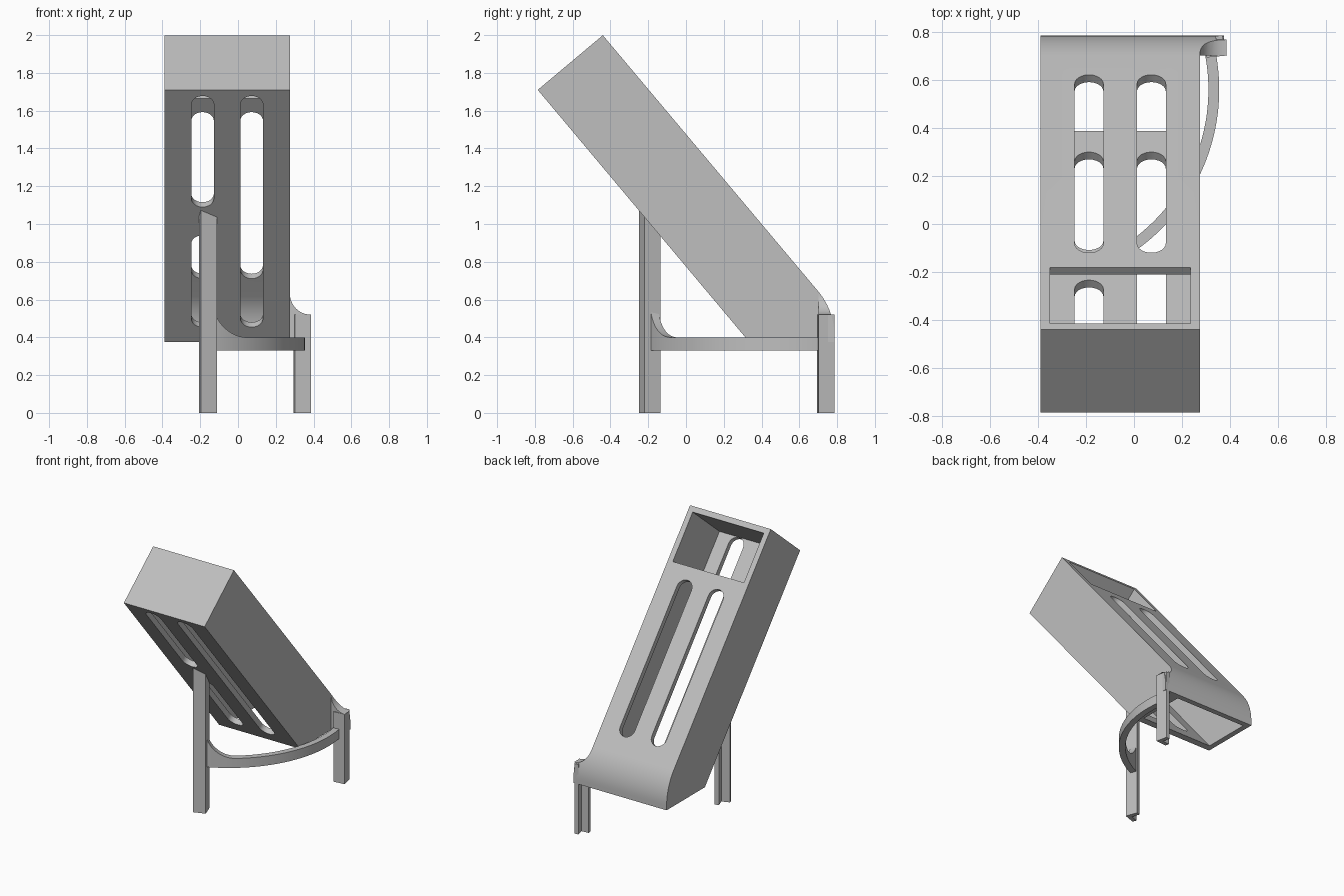
import bpy, bmesh
from math import sin, cos, pi, radians, sqrt
from mathutils import Vector as V

if "Cube" in bpy.data.objects:
    bpy.data.objects.remove(bpy.data.objects["Cube"])

grey = bpy.data.materials.new("light_grey")
grey.use_nodes = True
COLOUR = (0.52, 0.52, 0.52, 1)
grey.diffuse_color = COLOUR
grey.node_tree.nodes["Principled BSDF"].inputs["Base Color"].default_value = COLOUR

X, Y, Z = V((1, 0, 0)), V((0, 1, 0)), V((0, 0, 1))
TILT = radians(50)
DOWN = V((0, cos(TILT), -sin(TILT)))   # along the sloping box
BACK = V((0, sin(TILT), cos(TILT)))    # out of its rear wall
TOP_FRONT = V((0, -0.785, 1.71))
DEPTH, WALL = 0.45, 0.04
LEFT, RIGHT, MID = 0.275, -0.39, -0.0575


def make(name, bm):
    bmesh.ops.recalc_face_normals(bm, faces=bm.faces)
    me = bpy.data.meshes.new(name)
    bm.to_mesh(me)
    bm.free()
    me.materials.append(grey)
    ob = bpy.data.objects.new(name, me)
    bpy.context.collection.objects.link(ob)
    return ob


def prism(name, pts, origin, u, v, sweep):
    """Flat outline in the u, v plane, extruded along sweep."""
    bm = bmesh.new()
    face = bm.faces.new([bm.verts.new(origin + u * a + v * b) for a, b in pts])
    ext = bmesh.ops.extrude_face_region(bm, geom=[face])["geom"]
    bmesh.ops.translate(bm, vec=sweep, verts=[e for e in ext if isinstance(e, bmesh.types.BMVert)])
    return make(name, bm)


def activate(ob):
    bpy.ops.object.select_all(action="DESELECT")
    ob.select_set(True)
    bpy.context.view_layer.objects.active = ob


def combine(ob, cutter, op="DIFFERENCE"):
    cutter.hide_render = True
    mod = ob.modifiers.new("cut", "BOOLEAN")
    mod.operation, mod.solver, mod.object = op, "EXACT", cutter
    activate(ob)
    bpy.ops.object.modifier_apply(modifier=mod.name)
    bpy.data.objects.remove(cutter)


def side_profile(inset, bottom):
    """Side outline of the box: straight slope, rounded heel, flat base."""
    a = TOP_FRONT + (DOWN + BACK) * inset
    b = TOP_FRONT + DOWN * inset + BACK * (DEPTH - inset)
    f = a + DOWN * ((a.z - bottom) / sin(TILT))
    r = 0.363 - inset
    arc = [(0.422 + r * cos(t), 0.41 + r * sin(t))
           for t in [radians(40) * (1 - i / 12) for i in range(13)]]
    return [(a.y, a.z), (b.y, b.z)] + arc + [(0.785 - inset, bottom), (f.y, f.z)]


def capsule(x, s0, s1, r=0.06):
    """Rounded slot outline between two distances down the slope."""
    ends = [(s0 + r, pi), (s1 - r, 0)]
    return [(x + r * cos(start + pi * i / 12), s + r * sin(start + pi * i / 12))
            for s, start in ends for i in range(13)]


# Sloping box, hollow and open underneath
box = prism("sloping_box", side_profile(0, 0.375), X * RIGHT, Y, Z, X * (LEFT - RIGHT))
hollow = prism("hollow", side_profile(WALL, 0.3), X * (RIGHT + WALL), Y, Z,
               X * (LEFT - RIGHT - 2 * WALL))
combine(box, hollow)

# Long slots through the front and rear walls
front = TOP_FRONT - BACK * 0.05
rear = TOP_FRONT + BACK * (DEPTH - 0.1)
SX = 0.13
slots = [(front, MID + SX, 0.042, 1.64), (front, MID - SX, 0.042, 0.81),
         (front, MID - SX, 1.005, 1.64), (rear, MID - SX, 0.498, 1.65),
         (rear, MID + SX, 0.498, 1.65)]
for start, x, s0, s1 in slots:
    combine(box, prism("slot", capsule(x, s0, s1), start, X, DOWN, BACK * 0.15))

# Rectangular opening near the top of the rear wall
x0, x1 = RIGHT + WALL, LEFT - WALL
combine(box, prism("opening", [(x0, 0.04), (x1, 0.04), (x1, 0.404), (x0, 0.404)],
                   rear, X, DOWN, BACK * 0.15))


def angle_leg(name, corner, a, b, size, height, t=0.03):
    """Leg with an L-shaped section."""
    pts = [(0, 0), (size, 0), (size, t), (t, t), (t, size), (0, size)]
    return prism(name, pts, corner, a, b, Z * height)


# Front leg, its top trimmed to the slope of the box
front_leg = angle_leg("front_leg", V((-0.112, -0.22, 0)), V((-0.943, -0.333, 0)),
                      V((-0.333, 0.943, 0)), 0.09, 1)
for v in front_leg.data.vertices:
    if v.co.z > 0.5:
        v.co.z = TOP_FRONT.z - (v.co.y - TOP_FRONT.y) * sin(TILT) / cos(TILT) + 0.005

# Rear leg and the bracket that flares into the side of the box
rear_leg = angle_leg("rear_leg", V((0.387, 0.702, 0)), V((-0.215, 0.976, 0)),
                     V((-0.995, -0.1, 0)), 0.086, 0.52)
R = 0.11
flare = [(LEFT + R * (1 - cos(t)), 0.52 + R * (1 - sin(t)))
         for t in [pi / 2 * i / 10 for i in range(11)]]
bracket = prism("leg_bracket", [(0.25, 0.375), (0.25, 0.63)] + flare + [(0.376, 0.52), (0.376, 0.375)],
                Y * 0.702, X, Z, Y * 0.09)
combine(bracket, prism("trim", side_profile(0, 0.3), X * -0.5, Y, Z, X), "INTERSECT")

# Curved brace between the legs, sweeping up at the front leg
bm = bmesh.new()
rings = []
N, FILLET = 64, 0.21
a0, a1 = radians(-66.5), radians(10.5)
for i in range(N + 1):
    ang = a0 + (a1 - a0) * (i / N) ** 1.4
    d = max(0, FILLET - 0.8 * (ang - a0))
    top = 0.40 + FILLET - sqrt(FILLET ** 2 - d ** 2)
    rings.append([bm.verts.new((-0.465 + r * cos(ang), 0.56 + r * sin(ang), z))
                  for r, z in [(0.775, 0.33), (0.82, 0.33), (0.82, top), (0.775, top)]])
for p, q in zip(rings, rings[1:]):
    for k in range(4):
        bm.faces.new((p[k], p[k - 1], q[k - 1], q[k]))
bm.faces.new(rings[0])
bm.faces.new(rings[-1])
brace = make("curved_brace", bm)

for ob in (box, front_leg, rear_leg, bracket, brace):
    activate(ob)
    bpy.ops.object.shade_smooth_by_angle(angle=radians(30))
